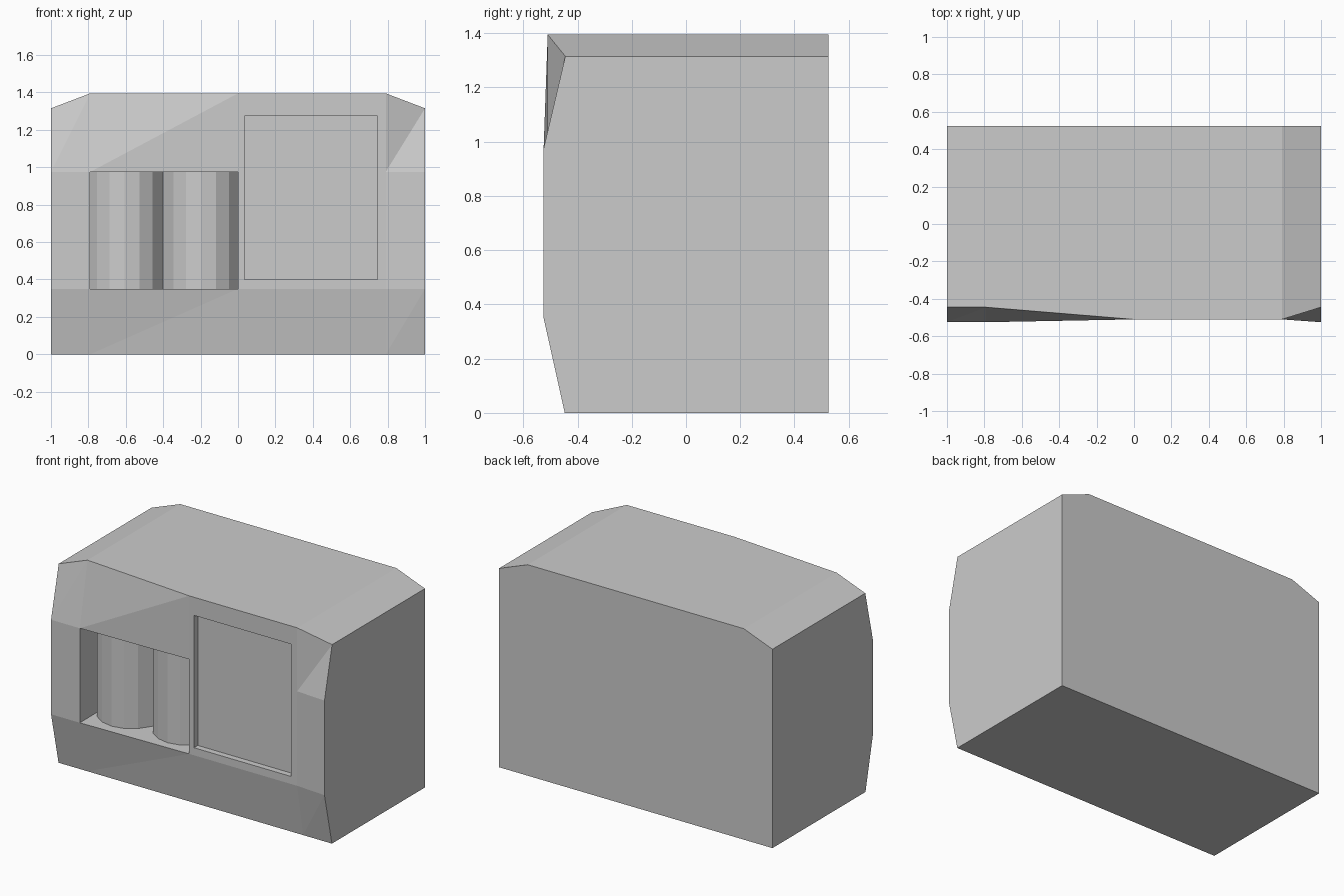
import bpy, bmesh, math

if "Cube" in bpy.data.objects:
    bpy.data.objects.remove(bpy.data.objects["Cube"])

BACK, Z0, Z1, Z2 = 0.525, 0.0, 0.35, 0.975

# Cabinet columns: x, mid-front y, top-front y, top z
columns = [(-1, -.525, -.445, 1.315), (-.79, -.525, -.445, 1.395), (0, -.51, -.51, 1.395),
           (.79, -.51, -.51, 1.395), (1, -.525, -.445, 1.315)]

bm = bmesh.new()
rings = []
for x, ym, yt, zt in columns:
    section = [(-.447, Z0), (ym, Z1), (ym, Z2), (yt, zt), (BACK, zt), (BACK, Z0)]
    rings.append([bm.verts.new((x, y, z)) for y, z in section])

# Outer shell, leaving the niche cell open
for i in range(4):
    a, b = rings[i], rings[i + 1]
    for k in range(6):
        if (i, k) == (1, 1):
            continue
        n = (k + 1) % 6
        bm.faces.new((a[k], b[k], b[n]))
        bm.faces.new((a[k], b[n], a[n]))
bm.faces.new(rings[0])
bm.faces.new(rings[-1])

# Niche with two faceted round columns at its back
def arc(cx, cy=-.245, r=.21):
    return [(cx + r * math.sin(math.radians(22.5 * k)), cy - r * math.cos(math.radians(22.5 * k)))
            for k in range(-2, 3)]

plan = [(-.79, -.342)] + arc(-.606) + [(-.40, -.308)] + arc(-.197) + [(0, -.325)]
loops = []
for row, z in ((1, Z1), (2, Z2)):
    inner = [bm.verts.new((x, y, z)) for x, y in plan]
    loops.append([rings[1][row]] + inner + [rings[2][row]])
low, high = loops
for i in range(len(low) - 1):
    bm.faces.new((low[i], low[i + 1], high[i + 1], high[i]))
bm.faces.new(low)
bm.faces.new(high)
bmesh.ops.recalc_face_normals(bm, faces=bm.faces[:])

mesh = bpy.data.meshes.new("cabinet_body")
bm.to_mesh(mesh)
bm.free()
body = bpy.data.objects.new("cabinet_body", mesh)
bpy.context.collection.objects.link(body)

# Shallow recessed panel on the right
bpy.ops.mesh.primitive_cube_add(size=1, location=(.39, -.57, .8375))
cutter = bpy.context.object
cutter.name = "panel_cutter"
cutter.scale = (.71, .2, .875)
cutter.hide_render = True
cutter.display_type = 'WIRE'
cut = body.modifiers.new("panel_recess", 'BOOLEAN')
cut.operation = 'DIFFERENCE'
cut.solver = 'EXACT'
cut.object = cutter
